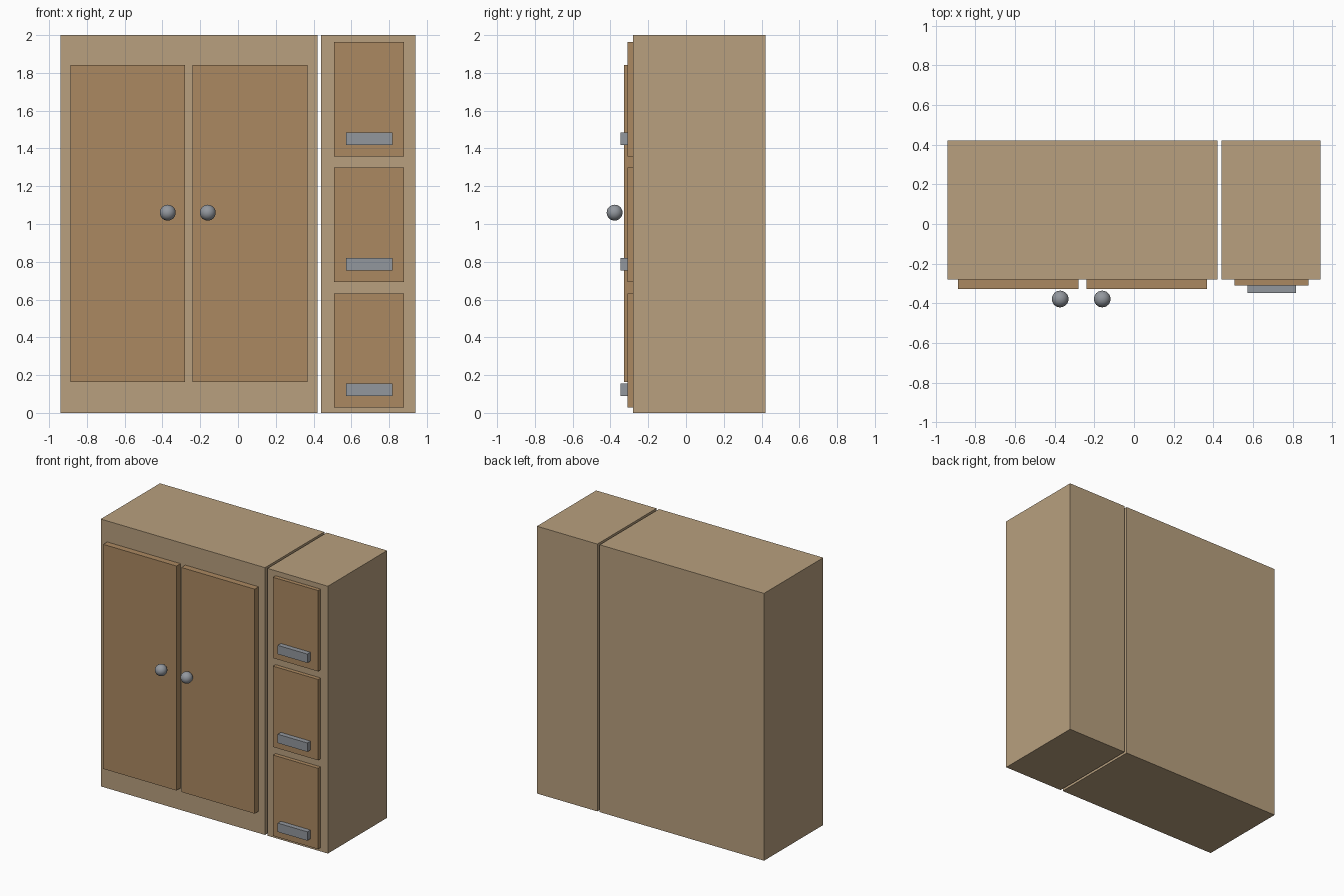
import bpy

if "Cube" in bpy.data.objects:
    bpy.data.objects.remove(bpy.data.objects["Cube"])


def material(name, rgb):
    m = bpy.data.materials.new(name)
    m.diffuse_color = (*rgb, 1)
    m.use_nodes = True
    m.node_tree.nodes["Principled BSDF"].inputs["Base Color"].default_value = m.diffuse_color
    return m


CARCASS = material("light_wood", (0.48, 0.35, 0.21))
FRONT = material("dark_wood", (0.41, 0.25, 0.12))
METAL = material("metal", (0.29, 0.31, 0.34))


def box(name, x, y, z, mat):
    """Box from (min, max) ranges on each axis."""
    bpy.ops.mesh.primitive_cube_add(size=1, location=[sum(r) / 2 for r in (x, y, z)])
    ob = bpy.context.object
    ob.name = name
    ob.scale = [r[1] - r[0] for r in (x, y, z)]
    bpy.ops.object.transform_apply(location=False, rotation=False, scale=True)
    ob.data.materials.append(mat)
    return ob


FACE = -0.28  # front plane of both cabinets
BACK = 0.42

# Cabinets
box("wardrobe_body", (-0.94, 0.42), (FACE, BACK), (0, 2), CARCASS)
box("drawer_body", (0.44, 0.94), (FACE, BACK), (0, 2), CARCASS)

# Doors with round knobs near the meeting edge
for side, x0, knob_x in (("left", -0.887, -0.372), ("right", -0.24, -0.16)):
    box(f"{side}_door", (x0, x0 + 0.607), (-0.327, FACE), (0.163, 1.843), FRONT)
    bpy.ops.mesh.primitive_uv_sphere_add(
        segments=32, ring_count=16, radius=0.042, location=(knob_x, -0.378, 1.06))
    knob = bpy.context.object
    knob.name = f"{side}_knob"
    knob.data.materials.append(METAL)
    bpy.ops.object.shade_smooth()

# Three drawers with bar handles
for i in range(3):
    z = 0.028 + i * 0.665
    box(f"drawer_front_{i + 1}", (0.507, 0.88), (-0.31, FACE), (z, z + 0.605), FRONT)
    box(f"drawer_handle_{i + 1}", (0.572, 0.817), (-0.347, -0.31), (z + 0.061, z + 0.127), METAL)
